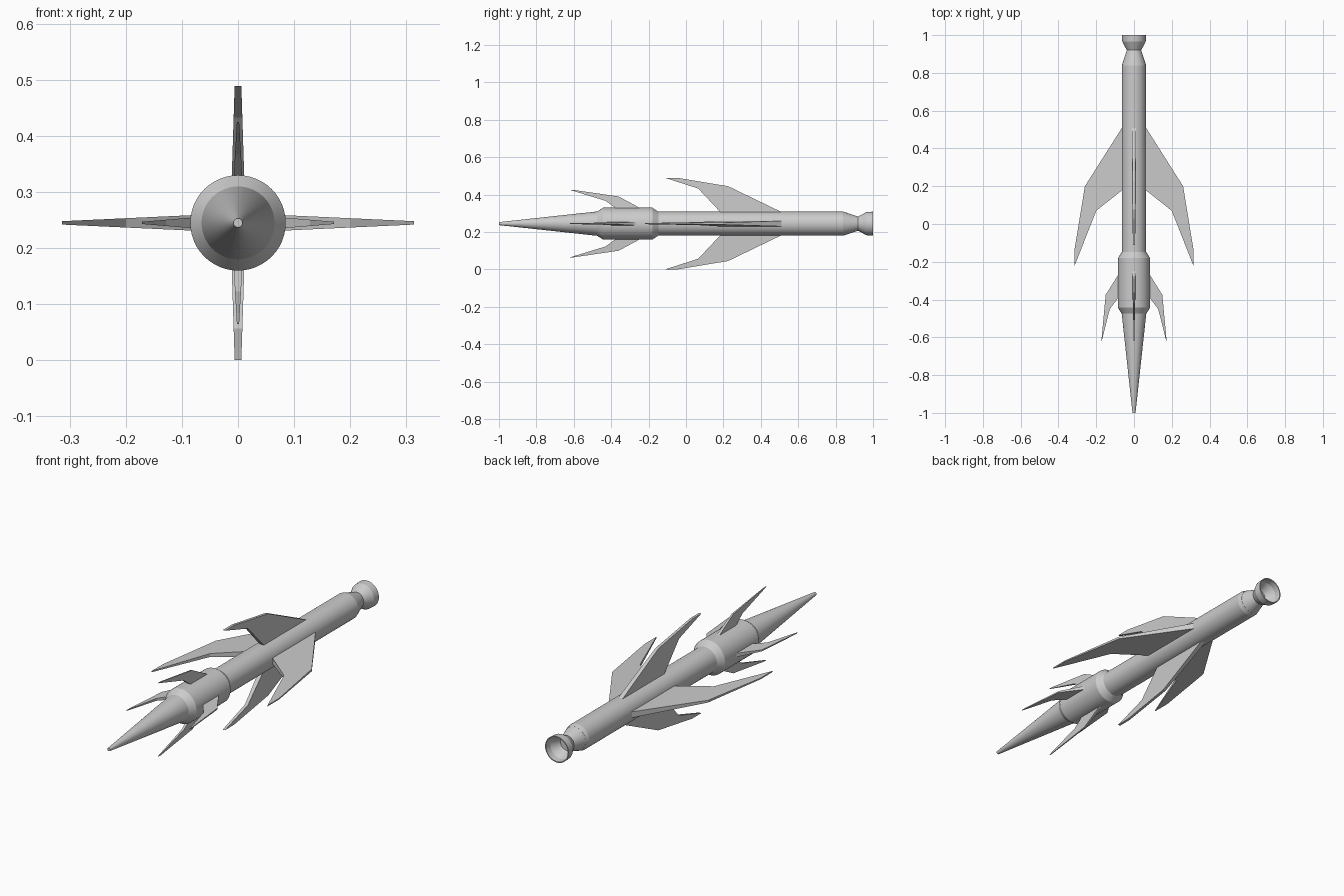
import bpy, bmesh, math

if "Cube" in bpy.data.objects:
    bpy.data.objects.remove(bpy.data.objects["Cube"])

AXIS_Z = 0.245
SIDES = 48


def finish(name, bm, smooth):
    bmesh.ops.recalc_face_normals(bm, faces=bm.faces[:])
    mesh = bpy.data.meshes.new(name)
    bm.to_mesh(mesh)
    bm.free()
    obj = bpy.data.objects.new(name, mesh)
    bpy.context.collection.objects.link(obj)
    obj.location.z = AXIS_Z
    if smooth:
        bpy.ops.object.select_all(action='DESELECT')
        bpy.context.view_layer.objects.active = obj
        obj.select_set(True)
        bpy.ops.object.shade_smooth_by_angle(angle=math.radians(15))
    return obj


def lathe(name, profile):
    """Turn (y, radius) points about the long axis, capping both ends."""
    bm = bmesh.new()
    rings = []
    for y, r in profile:
        angles = [2 * math.pi * i / SIDES for i in range(SIDES)]
        rings.append([bm.verts.new((r * math.cos(a), y, r * math.sin(a))) for a in angles])
    for a, b in zip(rings, rings[1:]):
        for i in range(SIDES):
            j = (i + 1) % SIDES
            bm.faces.new((a[i], a[j], b[j], b[i]))
    bm.faces.new(rings[0])
    bm.faces.new(rings[-1])
    return finish(name, bm, True)


def fin(name, outline, root_half, tip_half, angle):
    """Swept plate from (radius, y) points, thinning towards the tip."""
    r0 = min(p[0] for p in outline)
    r1 = max(p[0] for p in outline)
    bm = bmesh.new()
    sides = []
    for s in (-1, 1):
        ring = []
        for r, y in outline:
            half = root_half + (tip_half - root_half) * (r - r0) / (r1 - r0)
            ring.append(bm.verts.new((r, y, s * half)))
        sides.append(ring)
    a, b = sides
    n = len(outline)
    # skin split between matching corners so every panel stays convex
    for ring in sides:
        for i in range(n // 2 - 1):
            bm.faces.new((ring[i], ring[i + 1], ring[n - 2 - i], ring[n - 1 - i]))
    for i in range(n):
        j = (i + 1) % n
        bm.faces.new((a[i], a[j], b[j], b[i]))
    obj = finish(name, bm, False)
    obj.rotation_euler.y = -angle
    return obj


# Nose cone, collar, tube and hollow nozzle
lathe("nose_cone", [(-1.0, 0.008), (-0.475, 0.065), (-0.46, 0.065)])
lathe("collar", [(-0.475, 0.065), (-0.443, 0.085), (-0.18, 0.085), (-0.148, 0.064)])
lathe("body_tube", [(-0.16, 0.064), (0.84, 0.064), (0.86, 0.058)])
lathe("nozzle", [(0.84, 0.064), (0.92, 0.038), (0.965, 0.062), (1.0, 0.064),
                 (1.0, 0.059), (0.97, 0.057), (0.925, 0.033)])

# Fin outlines run along the rear edge to the tip, then back along the front
main_side = [(0.055, 0.523), (0.26, 0.20), (0.314, -0.13),
             (0.314, -0.22), (0.20, 0.07), (0.055, 0.185)]
main_upright = [(0.055, 0.525), (0.20, 0.225), (0.244, -0.04),
                (0.244, -0.11), (0.188, 0.065), (0.055, 0.19)]
small_side = [(0.075, -0.255), (0.15, -0.375), (0.171, -0.60),
              (0.171, -0.62), (0.128, -0.45), (0.075, -0.38)]
small_upright = [(0.075, -0.23), (0.145, -0.36), (0.18, -0.60),
                 (0.18, -0.62), (0.122, -0.43), (0.075, -0.365)]

for k, place in enumerate(("right", "top", "left", "bottom")):
    a = k * math.pi / 2
    upright = k % 2 == 1
    if upright:
        fin("main_fin_" + place, main_upright, 0.012, 0.006, a)
        fin("small_fin_" + place, small_upright, 0.008, 0.002, a)
    else:
        fin("main_fin_" + place, main_side, 0.015, 0.003, a)
        fin("small_fin_" + place, small_side, 0.01, 0.002, a)
